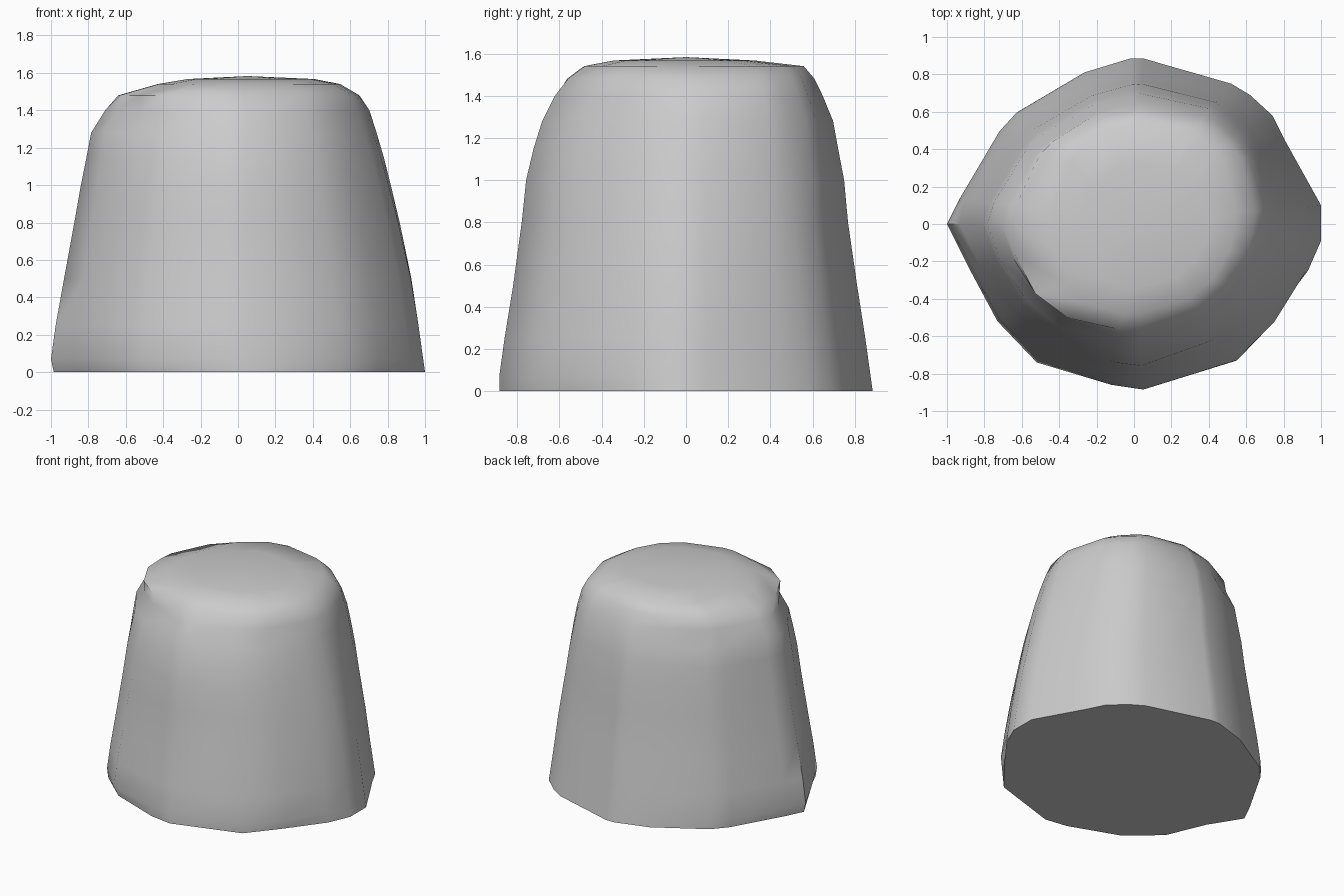
import bpy, bmesh, math

if "Cube" in bpy.data.objects:
    bpy.data.objects.remove(bpy.data.objects["Cube"])

# Base outline seen from above, counter-clockwise from the right
outline = [(1, .1), (.8, .46), (.74, .58), (.62, .69), (.52, .75), (.05, .885), (-.02, .885),
           (-.27, .81), (-.63, .6), (-.72, .5), (-.93, .14), (-1, 0), (-.88, -.24),
           (-.73, -.52), (-.52, -.74), (-.12, -.86), (.05, -.885), (.55, -.73),
           (.76, -.52), (.93, -.25), (1, -.09)]

# Profile: height, left, right, front and back extents, roundness of section
profile = [(0, .985, 1, .885, .885, 0), (.07, 1, .99, .885, .875, 0),
           (.25, .975, .965, .86, .85, 0), (.5, .93, .925, .82, .81, .1),
           (.8, .875, .86, .78, .765, .25), (1.0, .84, .81, .76, .745, .4),
           (1.15, .81, .77, .725, .715, .55), (1.28, .785, .73, .685, .69, .7),
           (1.4, .71, .69, .625, .64, .85), (1.48, .64, .635, .56, .6, 1),
           (1.54, .43, .535, .48, .55, 1), (1.567, .27, .4, .34, .32, 1)]


def section(z, left, right, front, back, roundness):
    """Scale the outline to the extents, filling it out towards the top."""
    points = []
    for i, (x, y) in enumerate(outline):
        u, v = x, y / .885
        r = math.hypot(u, v)
        # full shoulder at back right, flatter corners elsewhere
        diagonal = math.sin(2 * math.atan2(v, u))
        if u > 0 and v > 0:
            full = 1 + .08 * diagonal ** .7
        elif z > 1.45:
            full = 1 + .06 * max(0, diagonal)
        else:
            full = 1 - .06 * abs(diagonal)
        k = 1 + roundness * (full / r - 1)
        # chipped lower edge
        if z == 0 and i in (12, 14, 18):
            k *= .97
        u, v = u * k, v * k
        points.append((u * (right if u > 0 else left), v * (back if v > 0 else front), z))
    return points


# Tapered boulder lofted through the sections
bm = bmesh.new()
rings = [[bm.verts.new(p) for p in section(*row)] for row in profile]
n = len(outline)
for low, high in zip(rings, rings[1:]):
    for i in range(n):
        j = (i + 1) % n
        bm.faces.new((low[i], low[j], high[j], high[i]))

# Flat underside and gently crowned top
bm.faces.new(rings[0][::-1])
crown = bm.verts.new((.05, 0, 1.583))
for i in range(n):
    bm.faces.new((rings[-1][i], rings[-1][(i + 1) % n], crown))
bmesh.ops.recalc_face_normals(bm, faces=bm.faces)

mesh = bpy.data.meshes.new("boulder")
bm.to_mesh(mesh)
bm.free()
boulder = bpy.data.objects.new("boulder", mesh)
bpy.context.collection.objects.link(boulder)
bpy.context.view_layer.objects.active = boulder
boulder.select_set(True)
bpy.ops.object.shade_smooth_by_angle(angle=math.radians(50))
